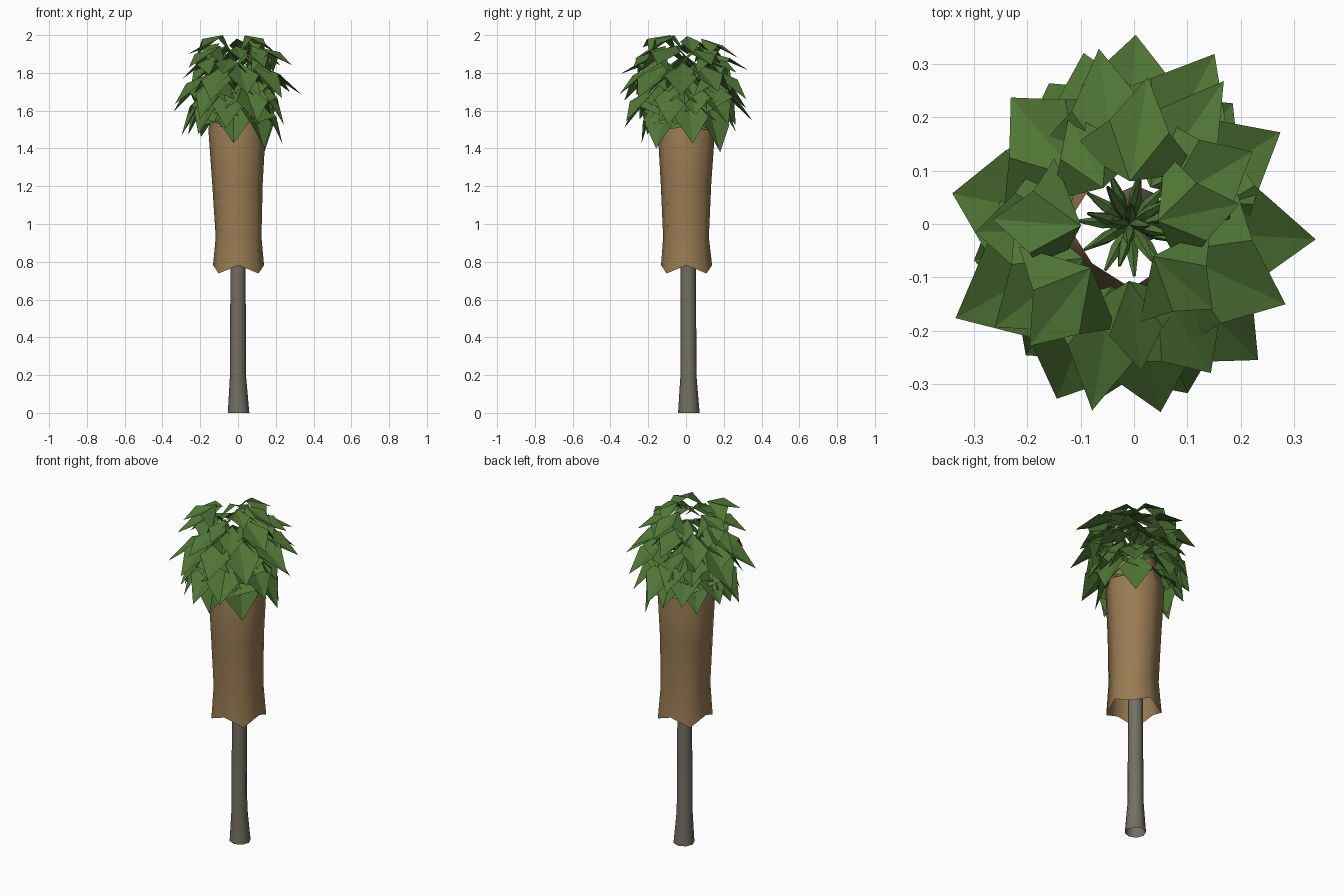
import bpy, bmesh, math, random
from mathutils import Vector

if "Cube" in bpy.data.objects:
    bpy.data.objects.remove(bpy.data.objects["Cube"])

random.seed(5)


def material(name, rgb):
    m = bpy.data.materials.new(name)
    m.diffuse_color = (*rgb, 1)
    m.use_nodes = True
    m.node_tree.nodes["Principled BSDF"].inputs["Base Color"].default_value = m.diffuse_color
    return m


GREY = material("grey bark", (0.175, 0.16, 0.125))
BROWN = material("dry thatch brown", (0.32, 0.2, 0.088))
GREEN = material("leaf green", (0.08, 0.18, 0.037))


def make(name, verts, faces, mat, smooth=False):
    me = bpy.data.meshes.new(name)
    me.from_pydata(verts, [], faces)
    me.materials.append(mat)
    for p in me.polygons:
        p.use_smooth = smooth
    ob = bpy.data.objects.new(name, me)
    bpy.context.collection.objects.link(ob)
    return ob


def tube(rings, n):
    """rings: functions of the side index giving a point; returns open tube."""
    verts = [r(i) for r in rings for i in range(n)]
    faces = [(k * n + i, k * n + (i + 1) % n, (k + 1) * n + (i + 1) % n, (k + 1) * n + i)
             for k in range(len(rings) - 1) for i in range(n)]
    return verts, faces


def ring(cx, cy, r, z, n, zig=0.0, rzig=0.0):
    def f(i):
        a = 2 * math.pi * i / n
        s = 1 if i % 2 == 0 else -1
        rr = r + s * rzig
        return (cx + rr * math.cos(a), cy + rr * math.sin(a), z + s * zig)
    return f


# trunk: slim, flared at the foot
N = 8
v, f = tube([ring(0.003, 0.015, 0.057, 0.0, N), ring(0.0, 0.013, 0.043, 0.19, N),
             ring(0.0, 0.012, 0.040, 0.78, N), ring(0.0, 0.005, 0.037, 1.3, N),
             ring(-0.005, 0.0, 0.034, 1.70, N)], N)
make("trunk", v, f, GREY, True)

# skirt of dry thatch: open tube with jagged rims
v, f = tube([ring(0.003, 0.003, 0.142, 0.76, N, 0.022, -0.007),
             ring(0.003, 0.0, 0.128, 0.93, N, 0, -0.007),
             ring(-0.003, 0.0, 0.139, 1.22, N, 0, -0.005),
             ring(-0.005, 0.002, 0.155, 1.50, N, 0, -0.003),
             ring(-0.005, 0.0, 0.112, 1.68, N, -0.03, 0.008)], N)
make("thatch_skirt", v, f, BROWN, True)


# crown: folded fan leaves and short spindle stalks
leaf_v, leaf_f, stem_v, stem_f = [], [], [], []


def add_fan(base, yaw, pitch, length):
    out = Vector((math.cos(yaw), math.sin(yaw), 0))
    up = Vector((0, 0, 1))
    fwd = out * math.cos(pitch) + up * math.sin(pitch)
    nrm = up * math.cos(pitch) - out * math.sin(pitch)
    side = fwd.cross(nrm)
    o = len(leaf_v)
    leaf_v.append(base)
    count = 5                      # alternating tips and notches
    for k in range(count):
        t = -1 + 2 * k / (count - 1)
        a = t * math.radians(58)
        tip = k % 2 == 0
        r = length * (1.08 - 0.3 * abs(t)) * (random.uniform(0.88, 1.1) if tip else 0.72)
        h = -0.32 * length * t * t + (-0.24 * length if tip else 0.05 * length)
        leaf_v.append(base + fwd * (math.cos(a) * r) + side * (math.sin(a) * r) + nrm * h)
    for k in range(1, count):
        leaf_f.append((o, o + k, o + k + 1))


def add_stem(a, b, r):
    d = (b - a).normalized()
    u = d.orthogonal().normalized()
    w = d.cross(u)
    o = len(stem_v)
    n = 5
    for c, rr in ((a, r * 0.5), (a.lerp(b, 0.55), r), (b, r * 0.25)):
        for i in range(n):
            q = 2 * math.pi * i / n
            stem_v.append(c + (u * math.cos(q) + w * math.sin(q)) * rr)
    for k in range(2):
        for i in range(n):
            j = (i + 1) % n
            stem_f.append((o + k * n + i, o + k * n + j, o + k * n + n + j, o + k * n + n + i))


# leaf count, base radius, base height, pitch in degrees, length
for n, r, z, pitch, length in ((7, 0.075, 1.95, -14, 0.15), (9, 0.095, 1.89, -20, 0.20),
                               (10, 0.105, 1.81, -32, 0.235), (10, 0.115, 1.74, -46, 0.24),
                               (8, 0.125, 1.66, -58, 0.235)):
    start = random.uniform(0, 6.28)
    for i in range(n):
        yaw = start + 2 * math.pi * (i + random.uniform(-0.2, 0.2)) / n
        rr = r * random.uniform(0.85, 1.15)
        base = Vector((rr * math.cos(yaw), rr * math.sin(yaw), z + random.uniform(-0.035, 0.035)))
        add_fan(base, yaw, math.radians(pitch + random.uniform(-10, 10)),
                length * random.uniform(0.92, 1.1))

# fit the leaves to the crown's overall bounds
for axis, lo, hi in ((0, -0.34, 0.34), (1, -0.352, 0.354), (2, 1.38, 2.0)):
    a = min(p[axis] for p in leaf_v)
    b = max(p[axis] for p in leaf_v)
    for p in leaf_v:
        p[axis] = lo + (p[axis] - a) * (hi - lo) / (b - a)

# star of stalks at the heart, in three tiers of steepness
heart = Vector((-0.008, 0, 1.70))
for n, elev, length in ((11, 32, 0.115), (8, 55, 0.14), (4, 76, 0.15)):
    for i in range(n):
        yaw = 2 * math.pi * (i + elev / 80) / n
        e = math.radians(elev)
        d = Vector((math.cos(yaw) * math.cos(e), math.sin(yaw) * math.cos(e), math.sin(e)))
        add_stem(heart, heart + d * length, 0.012)

make("fan_leaves", leaf_v, leaf_f, GREEN)
make("leaf_stalks", stem_v, stem_f, GREEN)
